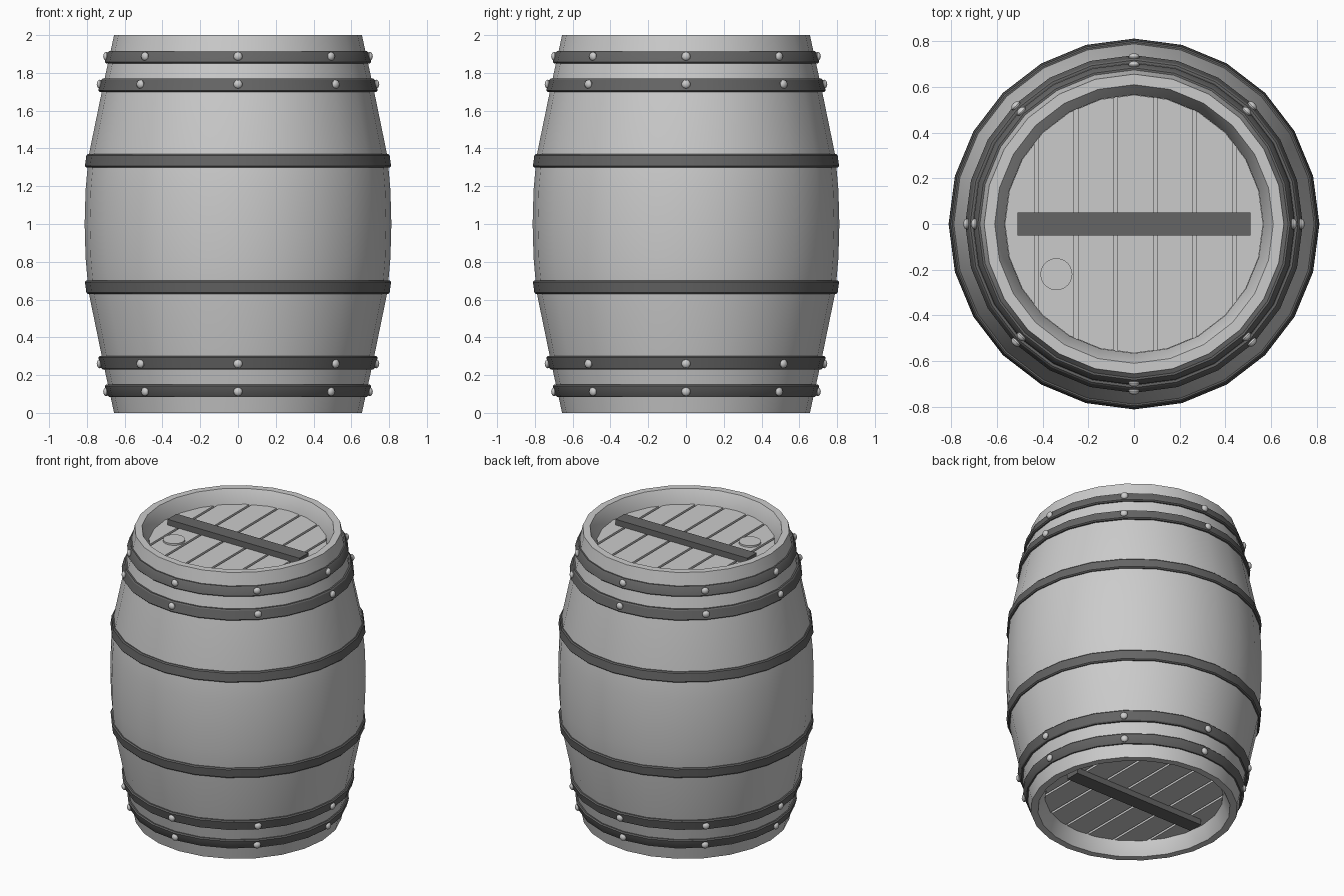
import bpy, bmesh, math
from mathutils import Matrix, Vector

if "Cube" in bpy.data.objects:
    bpy.data.objects.remove(bpy.data.objects["Cube"])

SIDES = 24
iron = bpy.data.materials.new("dark_iron")
iron.diffuse_color = (0.13, 0.13, 0.13, 1)
iron.use_nodes = True
iron.node_tree.nodes["Principled BSDF"].inputs["Base Color"].default_value = iron.diffuse_color


def finish(name, bm, mat=None, smooth=True):
    bmesh.ops.recalc_face_normals(bm, faces=bm.faces)
    me = bpy.data.meshes.new(name)
    bm.to_mesh(me)
    bm.free()
    ob = bpy.data.objects.new(name, me)
    bpy.context.collection.objects.link(ob)
    if mat:
        me.materials.append(mat)
    if smooth:
        bpy.ops.object.select_all(action='DESELECT')
        bpy.context.view_layer.objects.active = ob
        ob.select_set(True)
        bpy.ops.object.shade_smooth_by_angle(angle=math.radians(30))
    return ob


def lathe(name, profile, mat=None):
    # closed (r, z) profile revolved around z
    bm = bmesh.new()
    rings = []
    for i in range(SIDES):
        a = 2 * math.pi * i / SIDES
        rings.append([bm.verts.new((r * math.cos(a), r * math.sin(a), z)) for r, z in profile])
    n = len(profile)
    for i in range(SIDES):
        p, q = rings[i], rings[(i + 1) % SIDES]
        for j in range(n):
            k = (j + 1) % n
            bm.faces.new((p[j], q[j], q[k], p[k]))
    return finish(name, bm, mat)


def prism(bm, outline, z0, z1):
    lo = [bm.verts.new((x, y, z0)) for x, y in outline]
    hi = [bm.verts.new((x, y, z1)) for x, y in outline]
    bm.faces.new(lo[::-1])
    bm.faces.new(hi)
    for i in range(len(outline)):
        j = (i + 1) % len(outline)
        bm.faces.new((lo[i], lo[j], hi[j], hi[i]))


def circle(r, n=SIDES, cx=0, cy=0):
    return [(cx + r * math.cos(2 * math.pi * i / n), cy + r * math.sin(2 * math.pi * i / n)) for i in range(n)]


# Stave shell: upper half outline, mirrored about z = 1
upper = [(0.812, 1.0), (0.807, 1.18), (0.791, 1.36), (0.714, 1.735), (0.656, 2.0)]
rim = [(0.610, 2.0), (0.566, 1.91), (0.566, 1.86)]
half = upper + rim
shell = half + [(r, 2 - z) for r, z in half[:0:-1]]
lathe("barrel_staves", shell)


def body_r(z):
    z = 1 + abs(z - 1)
    for (r0, z0), (r1, z1) in zip(upper, upper[1:]):
        if z <= z1:
            return r0 + (r1 - r0) * (z - z0) / (z1 - z0)
    return upper[-1][0]


# Iron hoops with chamfered edges, following the slope of the staves
def hoop(name, z0, z1, t):
    c = 0.007
    lathe(name, [(body_r(z0) - 0.015, z0), (body_r(z0) + t - c, z0), (body_r(z0) + t, z0 + c),
                 (body_r(z1) + t, z1 - c), (body_r(z1) + t - c, z1), (body_r(z1) - 0.015, z1)], iron)


# Domed rivets, eight per end hoop
def rivets(name, z, t):
    bm = bmesh.new()
    r = body_r(z) + t
    for i in range(8):
        m = (Matrix.Rotation(i * math.pi / 4, 4, 'Z') @ Matrix.Translation((r, 0, z))
             @ Matrix.Diagonal((0.017, 0.024, 0.024, 1)) @ Matrix.Rotation(math.pi / 2, 4, 'Y'))
        bmesh.ops.create_uvsphere(bm, u_segments=12, v_segments=8, radius=1, matrix=m)
    finish(name, bm)


for end in ("upper", "lower"):
    for part, z0, z1, t, studded in (("end_hoop", 1.85, 1.915, 0.016, True),
                                     ("quarter_hoop", 1.70, 1.77, 0.018, True),
                                     ("belly_hoop", 1.30, 1.37, 0.014, False)):
        a, b = (z0, z1) if end == "upper" else (2 - z1, 2 - z0)
        hoop(f"{end}_{part}", a, b, t)
        if studded:
            rivets(f"{end}_{part}_rivets", (a + b) / 2 + (0.005 if end == "upper" else -0.005), t)


# Heads: backing disc, seven planks cut to the circle, and an iron crossbar
def head(end):
    def flip(z):
        return z if end == "upper" else 2 - z

    bm = bmesh.new()
    prism(bm, circle(0.568), flip(1.86), flip(1.885))
    finish(f"{end}_head_backing", bm, smooth=False)

    bm = bmesh.new()
    cuts = [0.006 + 0.1735 * (i - 3.5) for i in range(8)]
    for x0, x1 in zip(cuts, cuts[1:]):
        plank = bmesh.new()
        prism(plank, circle(0.565), flip(1.885), flip(1.91))
        for x, d in ((x0 + 0.008, -1), (x1 - 0.008, 1)):
            cut = bmesh.ops.bisect_plane(plank, geom=plank.verts[:] + plank.edges[:] + plank.faces[:],
                                         plane_co=(x, 0, 0), plane_no=(d, 0, 0), clear_outer=True)
            edges = [e for e in cut["geom_cut"] if isinstance(e, bmesh.types.BMEdge)]
            if edges:
                bmesh.ops.holes_fill(plank, edges=edges)
        tmp = bpy.data.meshes.new("plank")
        plank.to_mesh(tmp)
        plank.free()
        bm.from_mesh(tmp)
        bpy.data.meshes.remove(tmp)
    finish(f"{end}_head_planks", bm, smooth=False)

    bm = bmesh.new()
    prism(bm, [(-0.51, -0.05), (0.51, -0.05), (0.51, 0.05), (-0.51, 0.05)], flip(1.905), flip(1.95))
    finish(f"{end}_crossbar", bm, iron, smooth=False)


head("upper")
head("lower")

# Bung on the upper head
bm = bmesh.new()
prism(bm, circle(0.07, 24, -0.34, -0.22), 1.89, 1.922)
finish("bung", bm)
